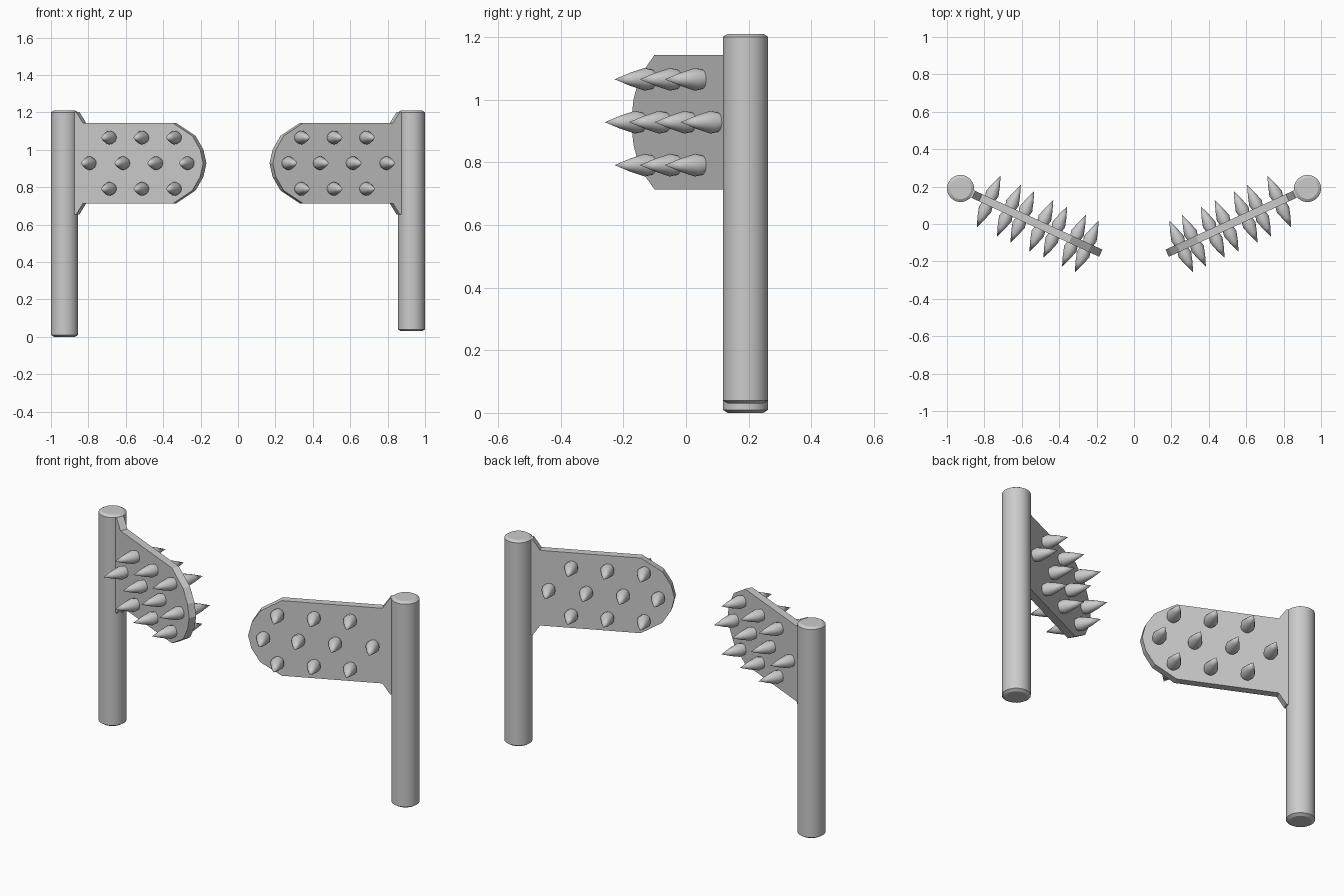
import bpy, bmesh, math
from mathutils import Vector

if "Cube" in bpy.data.objects:
    bpy.data.objects.remove(bpy.data.objects["Cube"])

POST_X, POST_Y, POST_R = 0.9275, 0.19, 0.0725
TOP = 1.21
MID_Z, HALF = 0.928, 0.215          # plate centre height, half height
C, S = 0.908, 0.419                 # plate direction (cos, sin)
THICK = 0.021                       # half thickness of the plate


def finish(name, bm, smooth=None):
    bmesh.ops.recalc_face_normals(bm, faces=bm.faces[:])
    me = bpy.data.meshes.new(name)
    bm.to_mesh(me)
    bm.free()
    ob = bpy.data.objects.new(name, me)
    bpy.context.collection.objects.link(ob)
    if smooth:
        bpy.ops.object.select_all(action='DESELECT')
        ob.select_set(True)
        bpy.context.view_layer.objects.active = ob
        bpy.ops.object.shade_smooth_by_angle(angle=math.radians(smooth))
    return ob


def lathe(bm, profile, sides, place):
    """Revolve (radius, height) pairs; place maps local xyz to world."""
    rings = []
    for r, h in profile:
        if r == 0:
            rings.append([bm.verts.new(place(0, 0, h))])
        else:
            rings.append([bm.verts.new(place(r * math.cos(2 * math.pi * i / sides),
                                             r * math.sin(2 * math.pi * i / sides), h))
                          for i in range(sides)])
    for a, b in zip(rings, rings[1:]):
        for i in range(sides):
            j = (i + 1) % sides
            quad = [a[i % len(a)], a[j % len(a)], b[j % len(b)], b[i % len(b)]]
            bm.faces.new(list(dict.fromkeys(quad)))
    for ring in (rings[0], rings[-1]):
        if len(ring) > 1:
            bm.faces.new(ring)


# plate outline, upper half: (distance from post axis, height above mid)
UPPER = [(0.03, 0.274), (0.078, 0.274), (0.118, HALF), (0.648, HALF),
         (0.762, 0.146), (0.808, 0.073), (0.826, 0.0)]
OUTLINE = UPPER + [(u, -h) for u, h in UPPER[-2::-1]]

# spike stations: (distance along plate, height)
SPIKES = [(u, MID_Z) for u in (0.166, 0.364, 0.558, 0.743)]
SPIKES += [(u, MID_Z + dz) for dz in (0.137, -0.137) for u in (0.285, 0.476, 0.668)]
# double-ended spike running through the plate
HALF_SPIKE = [(0.031, THICK), (0.0365, 0.046), (0.021, 0.097), (0, 0.152)]
SPIKE = [(r, -h) for r, h in HALF_SPIKE[::-1]] + HALF_SPIKE


for side, sx, bottom in (("left", -1, 0.0), ("right", 1, 0.03)):
    def on_plate(u, z, n):
        # u along the plate, n out of its front face
        return Vector((sx * (POST_X - C * u + S * n), POST_Y - S * u - C * n, z))

    # round post with chamfered ends
    bm = bmesh.new()
    lathe(bm, [(0.057, bottom), (POST_R, bottom + 0.01), (POST_R, TOP - 0.01), (0.057, TOP)],
          32, lambda x, y, z: Vector((sx * POST_X + x, POST_Y + y, z)))
    finish(side + "_post", bm, 30)

    # angled plate with flared root and rounded end
    bm = bmesh.new()
    front = [bm.verts.new(on_plate(u, MID_Z + h, THICK)) for u, h in OUTLINE]
    back = [bm.verts.new(on_plate(u, MID_Z + h, -THICK)) for u, h in OUTLINE]
    bm.faces.new(front)
    bm.faces.new(back[::-1])
    for i in range(len(front)):
        j = (i + 1) % len(front)
        bm.faces.new((front[i], back[i], back[j], front[j]))
    finish(side + "_plate", bm)

    # spikes on both faces
    bm = bmesh.new()
    for u, z in SPIKES:
        lathe(bm, SPIKE, 16, lambda x, y, h: on_plate(u + x, z + y, h))
    finish(side + "_spikes", bm, 35)
